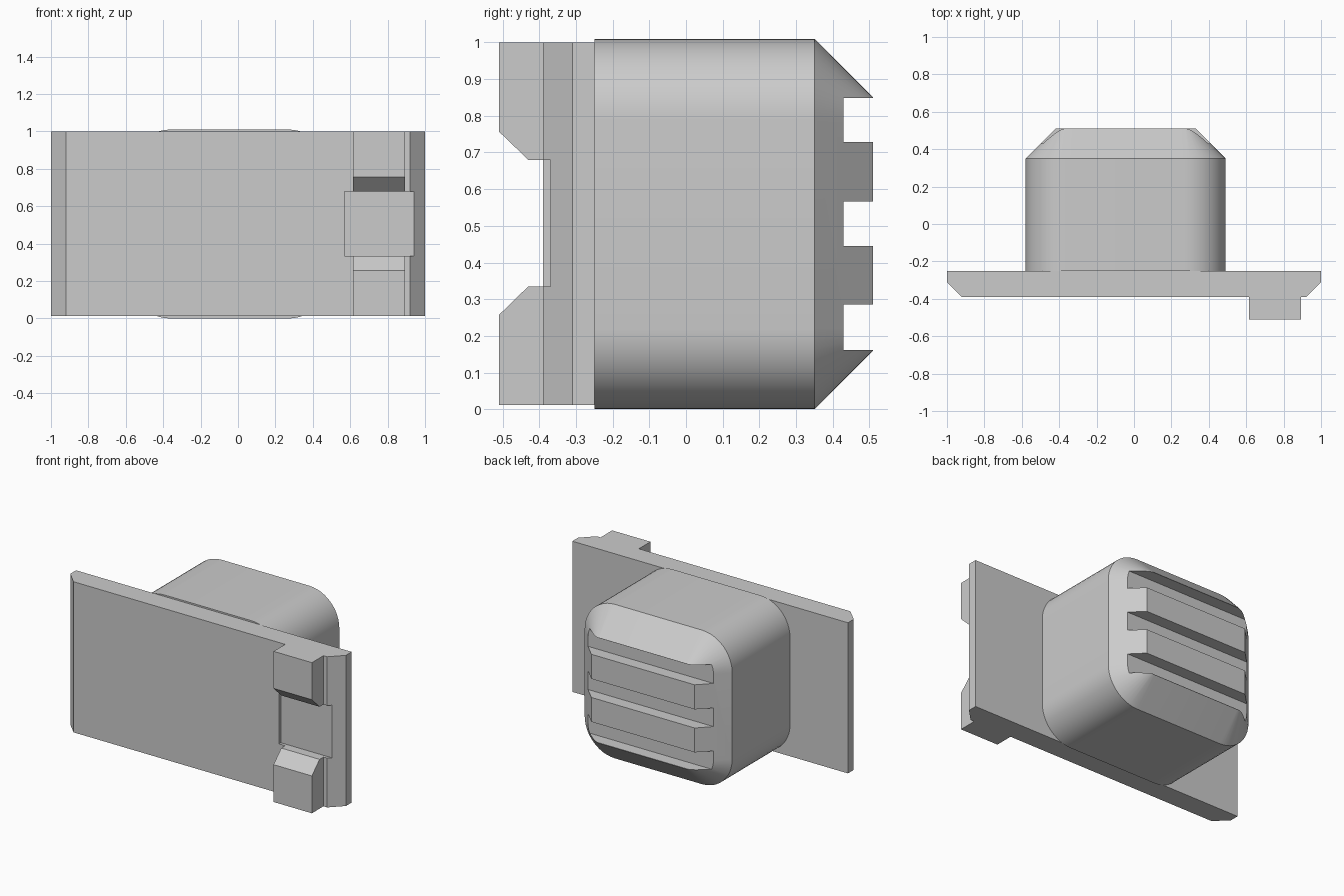
import bpy, bmesh, math
from mathutils import Vector

cube = bpy.data.objects.get("Cube")
if cube:
    bpy.data.objects.remove(cube, do_unlink=True)

grey = bpy.data.materials.new("light_grey")
grey.use_nodes = True
grey.diffuse_color = (0.6, 0.6, 0.6, 1)
grey.node_tree.nodes["Principled BSDF"].inputs["Base Color"].default_value = (0.6, 0.6, 0.6, 1)


def loft(name, loops):
    """Solid skinned through equal-length loops of points, capped at both ends."""
    bm = bmesh.new()
    rings = [[bm.verts.new(p) for p in loop] for loop in loops]
    n = len(rings[0])
    for a, b in zip(rings, rings[1:]):
        for i in range(n):
            j = (i + 1) % n
            bm.faces.new((a[i], a[j], b[j], b[i]))
    bm.faces.new(rings[0])
    bm.faces.new(rings[-1])
    bmesh.ops.recalc_face_normals(bm, faces=bm.faces)
    mesh = bpy.data.meshes.new(name)
    bm.to_mesh(mesh)
    bm.free()
    mesh.materials.append(grey)
    obj = bpy.data.objects.new(name, mesh)
    bpy.context.collection.objects.link(obj)
    return obj


def box(name, x, y, z):
    corners = [(x[0], y[0]), (x[1], y[0]), (x[1], y[1]), (x[0], y[1])]
    return loft(name, [[(px, py, h) for px, py in corners] for h in z])


def cut(obj, cutter):
    """Subtract a box, then discard it."""
    mod = obj.modifiers.new("cut", 'BOOLEAN')
    mod.operation = 'DIFFERENCE'
    mod.solver = 'EXACT'
    mod.object = cutter
    bpy.ops.object.select_all(action='DESELECT')
    bpy.context.view_layer.objects.active = obj
    obj.select_set(True)
    bpy.ops.object.modifier_apply(modifier=mod.name)
    bpy.data.objects.remove(cutter, do_unlink=True)


def rounded_loop(y, inset, steps=12):
    """Rounded rectangle across the plug at depth y."""
    x0, x1, z0, z1, radius = -0.58, 0.49, 0.0, 1.01, 0.22
    centres = [(x1 - radius, z1 - radius), (x0 + radius, z1 - radius),
               (x0 + radius, z0 + radius), (x1 - radius, z0 + radius)]
    r = radius - inset
    pts = []
    for q, (cx, cz) in enumerate(centres):
        for s in range(steps + 1):
            a = math.pi / 2 * (q + s / steps)
            pts.append(Vector((cx + r * math.cos(a), y, cz + r * math.sin(a))))
    return pts


# Face plate with chamfered front edges
BOTTOM, TOP = 0.012, 1.0
outline = [(-1, -0.25), (-1, -0.31), (-0.92, -0.39), (0.92, -0.39), (1, -0.31), (1, -0.25)]
plate = loft("face_plate", [[(x, y, z) for x, y in outline] for z in (BOTTOM, TOP)])
cut(plate, box("pocket_cutter", (0.57, 1.1), (-0.6, -0.37), (0.335, 0.68)))

# Pair of latch blocks with sloped inner ends
for name, end, slope, inner in (("lower_latch", BOTTOM, 0.257, 0.335),
                                ("upper_latch", TOP, 0.757, 0.68)):
    side = [(-0.385, end), (-0.51, end), (-0.51, slope), (-0.43, inner), (-0.385, inner)]
    loft(name, [[(x, y, z) for y, z in side] for x in (0.615, 0.893)])

# Rounded plug with tapered back and three grooves
plug = loft("plug_body", [rounded_loop(-0.25, 0), rounded_loop(0.35, 0), rounded_loop(0.51, 0.16)])
for low, high in ((0.162, 0.285), (0.445, 0.567), (0.728, 0.849)):
    cut(plug, box("groove_cutter", (-1, 1), (0.43, 0.7), (low, high)))
bpy.ops.object.select_all(action='DESELECT')
bpy.context.view_layer.objects.active = plug
plug.select_set(True)
bpy.ops.object.shade_smooth_by_angle(angle=math.radians(30))
